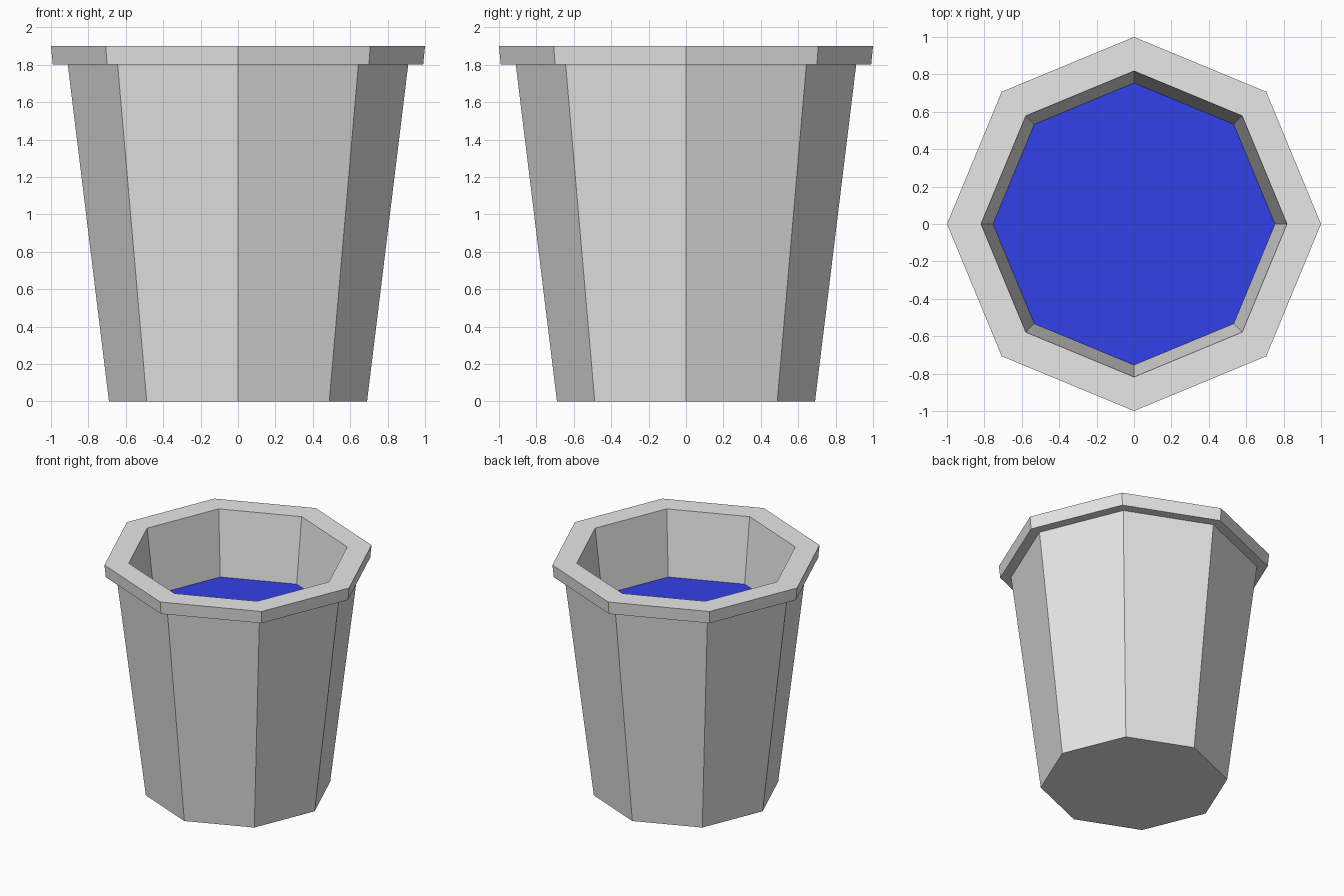
import bpy
import bmesh
from math import cos, sin, tau

SIDES = 8

cube = bpy.data.objects.get("Cube")
if cube:
    bpy.data.objects.remove(cube, do_unlink=True)


def material(name, color):
    mat = bpy.data.materials.new(name)
    mat.use_nodes = True
    mat.diffuse_color = color
    mat.node_tree.nodes["Principled BSDF"].inputs["Base Color"].default_value = color
    return mat


def lathe(name, profile, mat, cap_start=False, cap_end=False):
    """Stack octagonal rings given as (radius, height) and bridge them."""
    bm = bmesh.new()
    rings = [[bm.verts.new((r * cos(tau * i / SIDES), r * sin(tau * i / SIDES), z))
              for i in range(SIDES)] for r, z in profile]
    for low, high in zip(rings, rings[1:]):
        for i in range(SIDES):
            j = (i + 1) % SIDES
            bm.faces.new((low[i], low[j], high[j], high[i]))
    if cap_start:
        bm.faces.new(rings[0][::-1])
    if cap_end:
        bm.faces.new(rings[-1])
    mesh = bpy.data.meshes.new(name)
    bm.to_mesh(mesh)
    bm.free()
    mesh.materials.append(mat)
    obj = bpy.data.objects.new(name, mesh)
    bpy.context.collection.objects.link(obj)
    return obj


grey = material("grey", (0.8, 0.8, 0.8, 1))
blue = material("water blue", (0.035, 0.06, 0.9, 1))

# Tapered bucket: outer wall, overhanging rim, inner wall and floor
lathe("bucket", [(0.69, 0), (0.91, 1.8), (0.99, 1.8), (1.0, 1.9),
                 (0.818, 1.9), (0.6, 0.1)], grey, cap_start=True, cap_end=True)

# Water surface meeting the inner wall
lathe("water", [(0.754, 1.375)], blue, cap_end=True)
